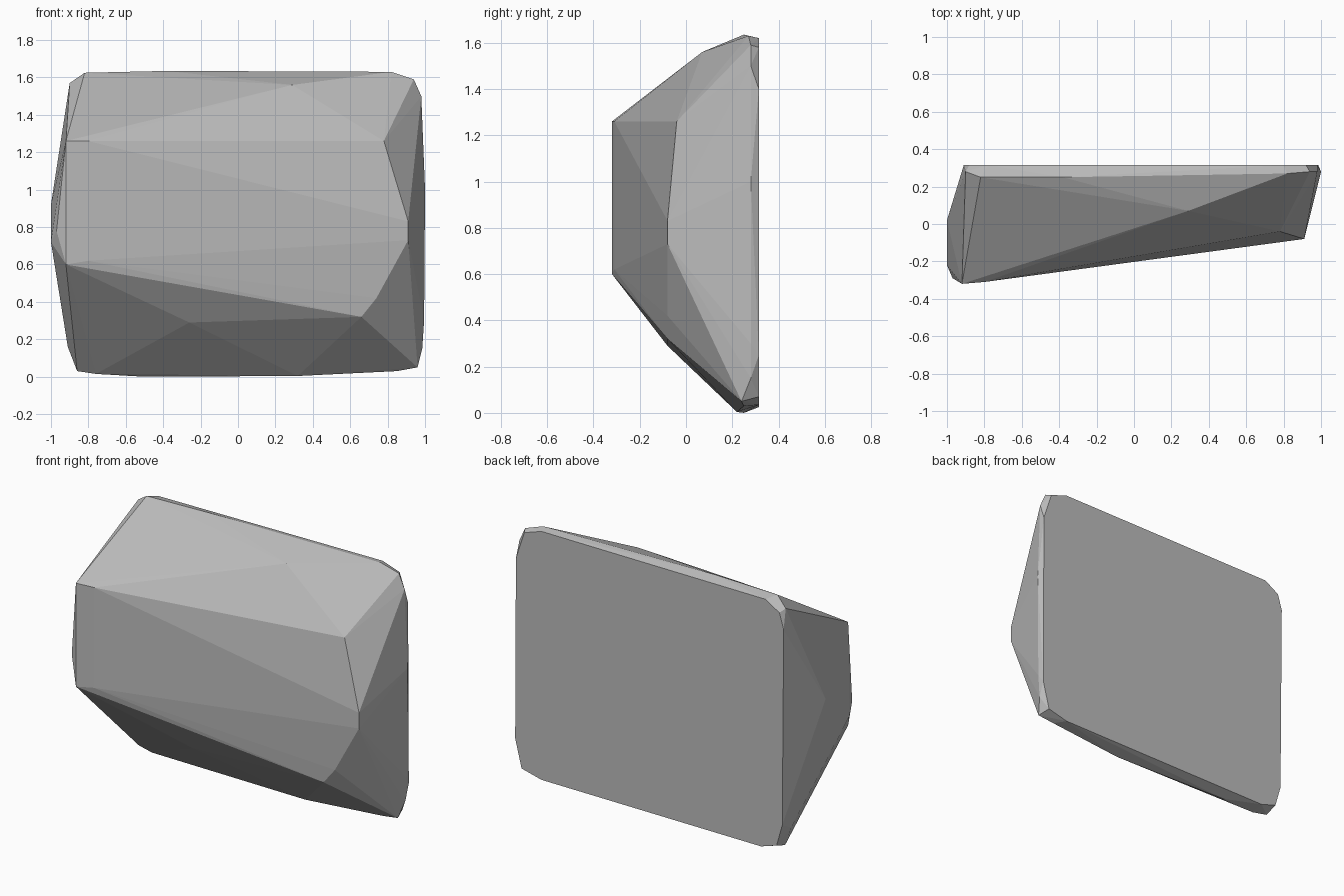
import bpy
import bmesh
from mathutils import Vector

# Remove the default cube only
default_cube = bpy.data.objects.get("Cube")
if default_cube:
    bpy.data.objects.remove(default_cube, do_unlink=True)


def make_material(name, colour):
    material = bpy.data.materials.new(name)
    material.use_nodes = True
    material.diffuse_color = colour
    shader = next(node for node in material.node_tree.nodes
                  if node.type == "BSDF_PRINCIPLED")
    shader.inputs["Base Color"].default_value = colour
    shader.inputs["Roughness"].default_value = 0.9
    return material


def make_hull(name, corners, material):
    """Wrap a set of corner points in a faceted convex skin."""
    bm = bmesh.new()
    for corner in corners:
        bm.verts.new(corner)
    result = bmesh.ops.convex_hull(bm, input=bm.verts)
    unused = {item for item in result["geom_interior"] + result["geom_unused"]
              if isinstance(item, bmesh.types.BMVert)}
    bmesh.ops.delete(bm, geom=list(unused), context="VERTS")
    bmesh.ops.recalc_face_normals(bm, faces=bm.faces)
    mesh = bpy.data.meshes.new(name)
    bm.to_mesh(mesh)
    bm.free()
    mesh.materials.append(material)
    stone = bpy.data.objects.new(name, mesh)
    bpy.context.collection.objects.link(stone)
    return stone


# Chipped front face: deep at one end, shallow at the other
front_corners = [
    (-.92, -.32, .6), (-.92, -.32, 1.26), (-.8, -.31, .62), (-.8, -.31, 1.26),
    (-.97, -.29, .78), (.78, -.04, 1.26), (.91, -.08, .83), (.91, -.08, .73),
    (.74, -.08, .42), (.66, -.08, .32), (-.26, -.08, .29), (.29, .07, 1.56),
]

# Bulge on the deep end
end_corners = [(-1, .02, .92), (-1, -.22, .72)]

# Outer rim, running around the slab just in front of its back
rim_corners = [
    (-.9, .28, 1.57), (-.82, .25, 1.625), (-.38, .25, 1.635), (.82, .27, 1.63),
    (.94, .28, 1.59), (.98, .28, 1.5), (1, .28, 1), (.995, .28, .3),
    (.985, .28, .15), (.96, .24, .05), (.85, .25, .03), (.32, .22, .004),
    (-.5, .25, 0), (-.76, .22, .015), (-.86, .23, .03), (-.91, .24, .16),
]

# Flat back, with softened corners
back_outline = [
    (-.88, 1.55), (-.78, 1.61), (.8, 1.62), (.92, 1.58), (.98, 1.4),
    (.985, .25), (.94, .07), (.8, .035), (-.75, .025), (-.86, .06),
    (-.9, .2), (-.91, 1.45),
]
back_corners = [Vector((x, .315, z)) for x, z in back_outline]

grey_stone = make_material("grey stone", (.5, .5, .5, 1))
make_hull("rock_slab", front_corners + end_corners + rim_corners + back_corners,
          grey_stone)
